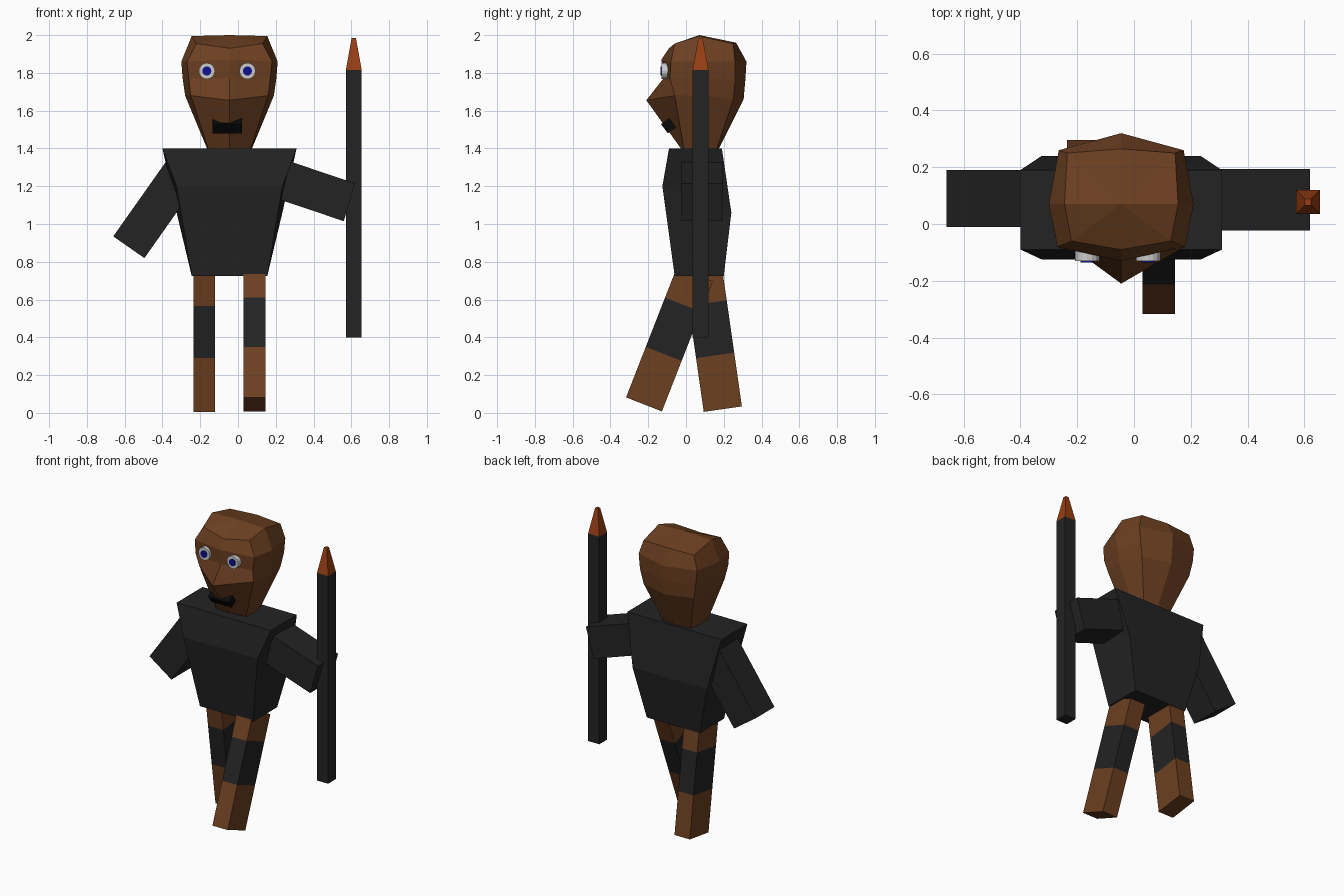
import bpy
from math import pi
from mathutils import Vector as V

if "Cube" in bpy.data.objects:
    bpy.data.objects.remove(bpy.data.objects["Cube"])


def material(name, rgb):
    m = bpy.data.materials.new(name)
    m.diffuse_color = (*rgb, 1)
    m.use_nodes = True
    m.node_tree.nodes["Principled BSDF"].inputs["Base Color"].default_value = m.diffuse_color
    return m


BROWN = material("brown", (0.15, 0.05, 0.015))
DARK = material("dark", (0.017, 0.017, 0.017))
BLACK = material("black", (0.003, 0.003, 0.003))
ORANGE = material("orange", (0.32, 0.05, 0.007))
WHITE = material("white", (0.55, 0.55, 0.55))
BLUE = material("blue", (0.005, 0.005, 0.28))
CX = -0.045  # body centre line


def loft(name, rings, mat, tip=None):
    """Skin a stack of equal-sized rings, capped with faces or a fan to a tip."""
    n = len(rings[0])
    verts = [tuple(p) for r in rings for p in r]
    faces = [tuple(reversed(range(n)))]
    for k in range(len(rings) - 1):
        for i in range(n):
            j = (i + 1) % n
            faces.append((k * n + i, k * n + j, (k + 1) * n + j, (k + 1) * n + i))
    top = (len(rings) - 1) * n
    if tip:
        verts.append(tip)
        faces += [(top + i, top + (i + 1) % n, len(verts) - 1) for i in range(n)]
    else:
        faces.append(tuple(range(top, top + n)))
    me = bpy.data.meshes.new(name)
    me.from_pydata(verts, [], faces)
    me.materials.append(mat)
    ob = bpy.data.objects.new(name, me)
    bpy.context.collection.objects.link(ob)
    return ob


def bar(name, a, b, u, v, mat, taper=1):
    """Four-sided bar from a to b with half-width vectors u and v."""
    u, v = V(u), V(v)
    signs = ((-1, -1), (1, -1), (1, 1), (-1, 1))
    loft(name, [[V(c) + (u * s + v * t) * k for s, t in signs]
                for c, k in ((a, 1), (b, taper))], mat)


# Head: half rings from front to back, mirrored
half_rings = [
    [(0, -.02, 1.39), (.11, -.01, 1.39), (.115, .08, 1.39), (.1, .16, 1.39), (0, .17, 1.39)],
    [(0, -.21, 1.655), (.205, -.06, 1.68), (.235, .08, 1.68), (.19, .25, 1.66), (0, .305, 1.66)],
    [(0, -.12, 1.77), (.215, -.085, 1.77), (.248, .08, 1.77), (.21, .26, 1.76), (0, .314, 1.76)],
    [(0, -.13, 1.87), (.225, -.08, 1.86), (.255, .07, 1.86), (.22, .26, 1.86), (0, .32, 1.86)],
    [(0, -.09, 1.93), (.175, -.06, 1.955), (.2, .07, 1.995), (.19, .25, 1.955), (0, .265, 1.96)],
]
loft("head", [[(CX + x, y, z) for x, y, z in h] +
              [(CX - x, y, z) for x, y, z in h[3:0:-1]] for h in half_rings],
     BROWN, tip=(CX, .07, 2.0))

# Eyes and pupils
for side, x in (("left", -.165), ("right", .05)):
    for part, r, front, mat in (("eye", .043, -.13, WHITE), ("pupil", .024, -.135, BLUE)):
        bpy.ops.mesh.primitive_cylinder_add(vertices=16, radius=r, depth=.06,
                                            location=(x, front + .03, 1.81),
                                            rotation=(pi / 2, 0, 0))
        ob = bpy.context.object
        ob.name = f"{side}_{part}"
        ob.data.materials.append(mat)

# Mouth, lying along the slope of the chin
bpy.ops.mesh.primitive_cube_add(size=1, location=(-.057, -.09, 1.522), rotation=(.64, 0, 0))
mouth = bpy.context.object
mouth.name = "mouth"
mouth.scale = (.155, .06, .06)
mouth.data.materials.append(BLACK)

# Torso: half width, front y and z, back y and z
loft("torso", [[(CX - w, yf, zf), (CX + w, yf, zf), (CX + w, yb, zb), (CX - w, yb, zb)]
               for w, yf, zf, yb, zb in ((.2, -.06, .725, .2, .725),
                                         (.28, -.125, 1.2, .24, 1.06),
                                         (.355, -.09, 1.4, .19, 1.4))], DARK)

# Arms
bar("left_arm", (-.578, .09, .877), (-.295, .09, 1.278), (.0825, 0, -.0575), (0, .1, 0), DARK)
bar("right_arm", (.59, .085, 1.115), (.19, .085, 1.25), (.03, 0, .1), (0, .108, 0), DARK)

# Legs in three bands: x, foot centre (y, z), direction (y, z)
for name, x, foot, d in (("left", -.178, (.195, .02), (-.142, .99)),
                         ("right", .087, (-.2225, .045), (.364, .931))):
    f, d = V((x, *foot)), V((0, *d))
    for part, lo, hi, mat in (("shin", 0, .287, BROWN), ("knee", .287, .567, DARK),
                              ("thigh", .567, .74, BROWN)):
        bar(f"{name}_{part}", f + d * lo, f + d * hi, (.0575, 0, 0),
            (0, d.z * .102, -d.y * .102), mat)

# Staff and pointed tip
bar("staff", (.613, .077, .4), (.613, .077, 1.815), (.042, 0, 0), (0, .042, 0), DARK)
bar("staff_tip", (.613, .077, 1.815), (.613, .077, 1.985), (.042, 0, 0), (0, .042, 0),
    ORANGE, taper=.27)
